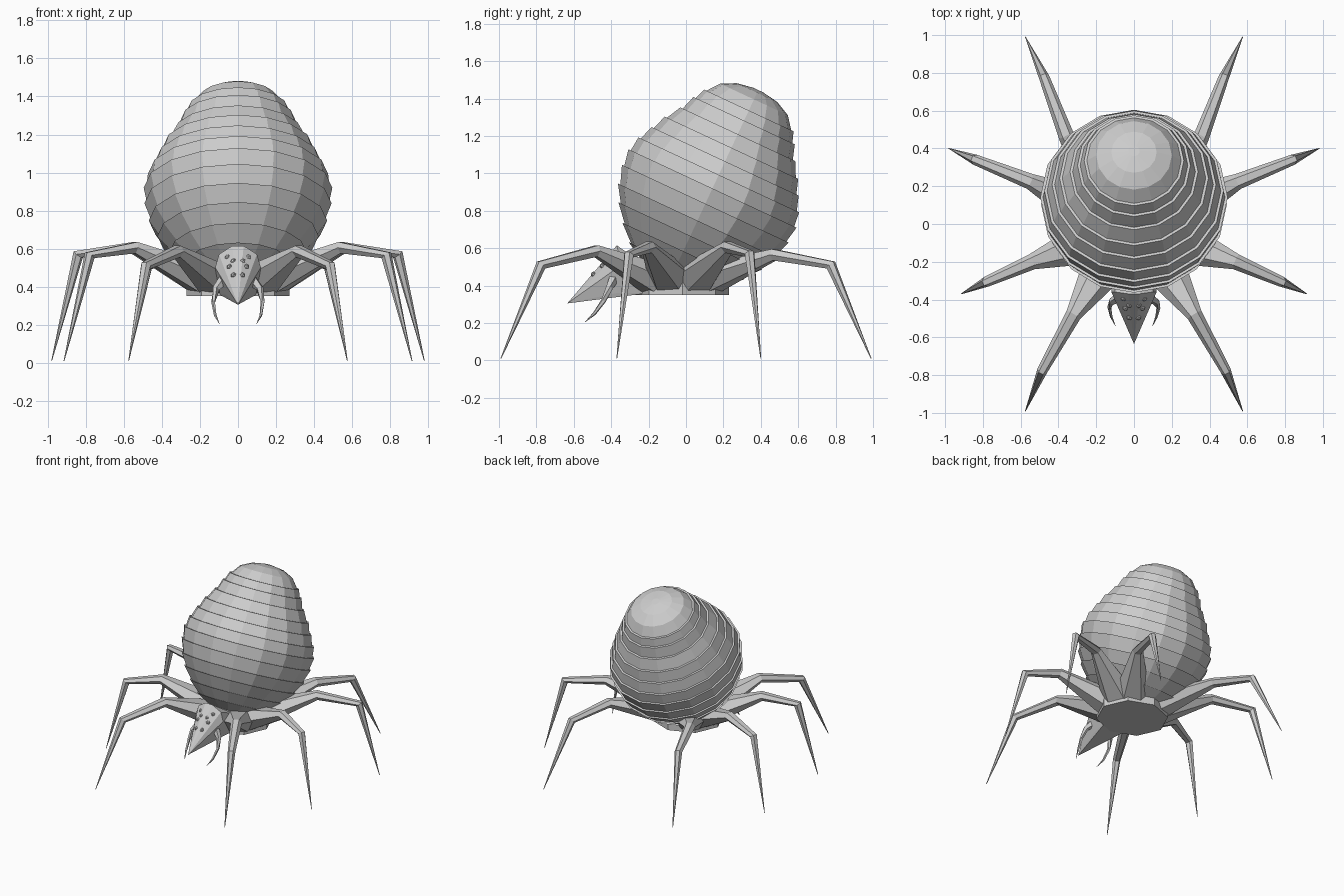
import bpy, bmesh, math
from mathutils import Vector, Matrix

cube = bpy.data.objects.get("Cube")
if cube:
    bpy.data.objects.remove(cube, do_unlink=True)

grey = bpy.data.materials.new("plain_grey")
grey.use_nodes = True
COLOUR = (0.6, 0.6, 0.6, 1)
grey.diffuse_color = COLOUR
grey.node_tree.nodes["Principled BSDF"].inputs["Base Color"].default_value = COLOUR


def finish(name, bm):
    bmesh.ops.recalc_face_normals(bm, faces=bm.faces)
    mesh = bpy.data.meshes.new(name)
    bm.to_mesh(mesh)
    bm.free()
    mesh.materials.append(grey)
    obj = bpy.data.objects.new(name, mesh)
    bpy.context.collection.objects.link(obj)
    return obj


def loft(name, rings):
    """Skin a list of equal rings of points and cap both ends."""
    bm = bmesh.new()
    loops = [[bm.verts.new(p) for p in ring] for ring in rings]
    n = len(loops[0])
    for a, b in zip(loops, loops[1:]):
        for i in range(n):
            j = (i + 1) % n
            bm.faces.new((a[i], a[j], b[j], b[i]))
    bm.faces.new(loops[0])
    bm.faces.new(loops[-1])
    return finish(name, bm)


def ring(centre, side, up, n):
    steps = [2 * math.pi * i / n for i in range(n)]
    return [Vector(centre) + side * math.cos(a) + up * math.sin(a) for a in steps]


def limb(name, stations, n=6):
    """Tapered limb; each station is centre, half width, half height."""
    points = [Vector(s[0]) for s in stations]
    rings = []
    for i, (c, w, h) in enumerate(stations):
        before = points[max(i - 1, 0)]
        after = points[min(i + 1, len(points) - 1)]
        along = (after - before).normalized()
        side = along.cross(Vector((0, 0, 1))).normalized()
        rings.append(ring(c, side * w, side.cross(along) * h, n))
    return loft(name, rings)


# Abdomen: tilted egg of overlapping bands, each flaring at its upper edge
profile = [(-.42, .14), (-.34, .27), (-.26, .345), (-.17, .41), (-.08, .455),
           (.02, .478), (.11, .482), (.19, .46), (.27, .42), (.35, .38),
           (.43, .325), (.51, .285), (.57, .25)]
tilt = Matrix.Rotation(math.radians(-25), 3, 'X')
middle = Vector((0, .095, .82))
X, Y, Z = tilt @ Vector((1, 0, 0)), tilt @ Vector((0, 1, 0)), tilt @ Vector((0, 0, 1))
rings = []
for (t0, r0), (t1, r1) in zip(profile, profile[1:]):
    for t, r in ((t0, r0), (t1, r1 + .014)):
        rings.append(ring(middle + Z * t, X * r, Y * r, 16))
for t, r in ((.57, .25), (.635, .2), (.675, .12), (.69, .03)):
    rings.append(ring(middle + Z * t, X * r, Y * r, 16))
loft("abdomen", rings)

# Thorax: flat-bottomed faceted slab
flat = [Vector((1, 0, 0)), Vector((0, 1, 0))]
loft("thorax", [ring((0, -.02, z), flat[0] * w, flat[1] * d, 8)
                for z, w, d in ((.35, .27, .25), (.45, .27, .25), (.53, .21, .22))])

# Head: pointed wedge with a neck reaching into the thorax
bm = bmesh.new()
half = [(.03, -.37, .615), (.1, -.36, .57), (.12, -.36, .5), (.07, -.37, .36),
        (.1, -.2, .5), (.1, -.2, .36)]
for x, y, z in half:
    for s in (-1, 1):
        bm.verts.new((s * x, y, z))
bm.verts.new((0, -.635, .305))
bmesh.ops.convex_hull(bm, input=bm.verts)
finish("head", bm)

# Legs: base, elbow, knee, tip
legs = {
    "front": ((.13, -.18, .44), (.32, -.48, .585), (.485, -.775, .51), (.575, -.99, .01)),
    "mid_front": ((.19, -.08, .44), (.54, -.2, .605), (.78, -.305, .565), (.915, -.37, .01)),
    "mid_back": ((.19, .05, .44), (.55, .225, .605), (.84, .34, .57), (.98, .4, .01)),
    "back": ((.13, .13, .44), (.36, .47, .565), (.475, .775, .51), (.575, .99, .01)),
}
eyes = [(.055, -.395, .555), (.025, -.43, .535), (.045, -.445, .505), (.024, -.495, .46)]

for side, s in (("left", 1), ("right", -1)):
    for place, joints in legs.items():
        base, elbow, knee, tip = [Vector((s * x, y, z)) for x, y, z in joints]
        limb(f"{place}_leg_{side}", [(base, .13, .09), (elbow, .042, .035),
                                     (knee, .028, .03), (tip, .002, .002)])

    # Fangs
    fang = [((.06, -.38, .45), .03, .035), ((.115, -.41, .39), .02, .02),
            ((.13, -.44, .32), .011, .014), ((.12, -.49, .25), .007, .009),
            ((.098, -.54, .205), .001, .001)]
    limb(f"fang_{side}", [((s * c[0], c[1], c[2]), w, h) for c, w, h in fang], 5)

    # Eyes
    for i, (x, y, z) in enumerate(eyes):
        bm = bmesh.new()
        bmesh.ops.create_icosphere(bm, subdivisions=1, radius=.016,
                                   matrix=Matrix.Translation((s * x, y, z)))
        finish(f"eye_{side}_{i + 1}", bm)
